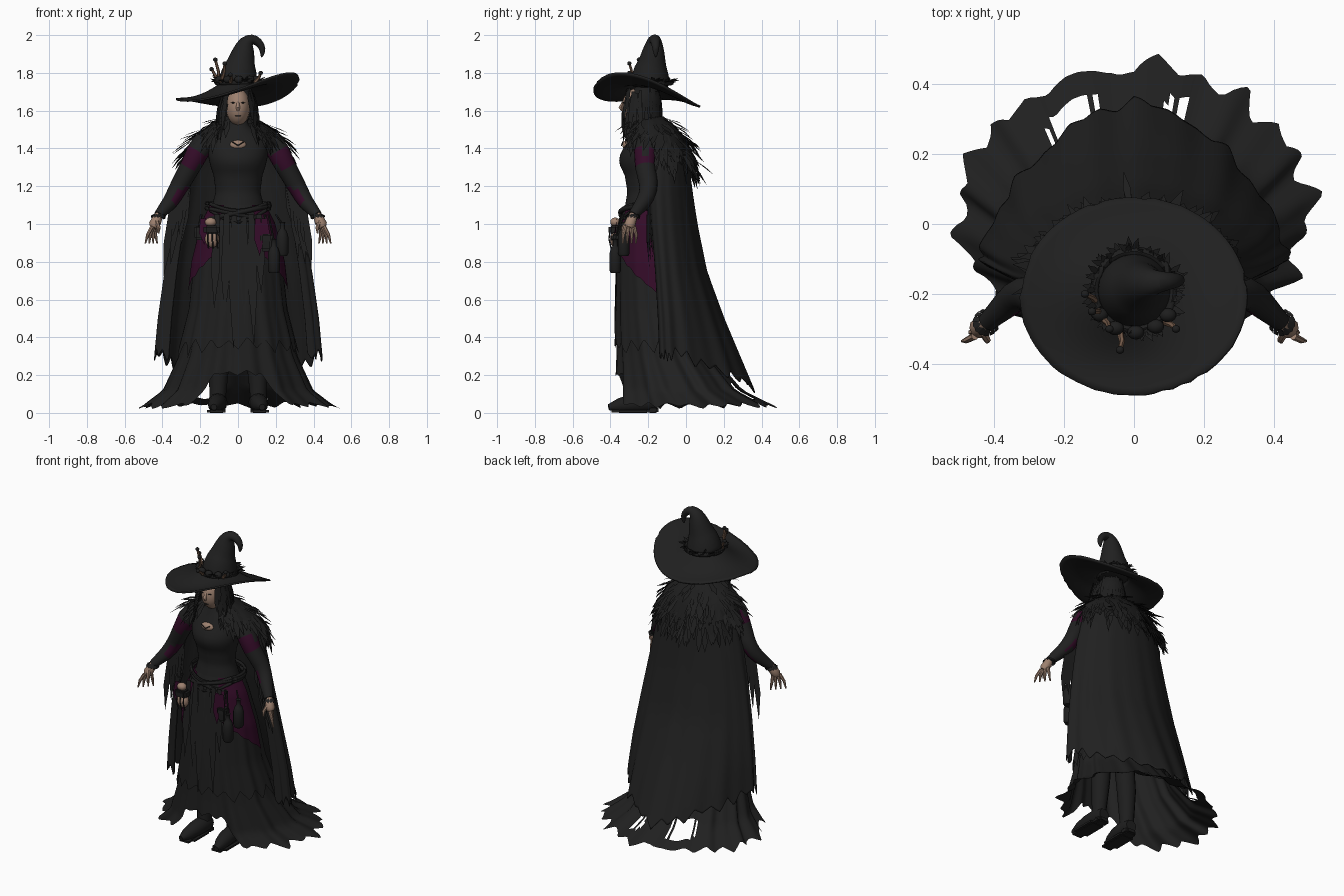
import bpy, bmesh, math, random
from mathutils import Vector, Matrix

random.seed(7)
if "Cube" in bpy.data.objects:
    bpy.data.objects.remove(bpy.data.objects["Cube"])


def material(name, r, g, b):
    m = bpy.data.materials.new(name)
    m.use_nodes = True
    m.diffuse_color = (r, g, b, 1)
    node = next(n for n in m.node_tree.nodes if n.type == 'BSDF_PRINCIPLED')
    node.inputs["Base Color"].default_value = (r, g, b, 1)
    return m


CLOTH = material("charcoal cloth", .0145, .0145, .0145)
DARK = material("black hair and leather", .0125, .0125, .0125)
PLUM = material("plum cloth", .034, .0035, .021)
SKIN = material("skin", .34, .22, .16)
WOOD = material("wood and bone", .17, .1, .065)


def finish(name, bm, mats, rule=None, angle=45, solid=0, subdiv=0):
    me = bpy.data.meshes.new(name)
    bm.to_mesh(me)
    bm.free()
    for m in mats:
        me.materials.append(m)
    me.shade_smooth()
    me.set_sharp_from_angle(angle=math.radians(angle))
    if rule:
        for p in me.polygons:
            p.material_index = int(rule(p.center))
    ob = bpy.data.objects.new(name, me)
    bpy.context.collection.objects.link(ob)
    if subdiv:
        ob.modifiers.new("Smooth", 'SUBSURF').levels = subdiv
    if solid:
        ob.modifiers.new("Thickness", 'SOLIDIFY').thickness = solid
    return ob


def grid(bm, rows, wrap=False, skip=None):
    vs = [[bm.verts.new(p) for p in r] for r in rows]
    n = len(rows[0])
    for i in range(len(rows) - 1):
        for j in range(n if wrap else n - 1):
            k = (j + 1) % n
            if not (skip and skip(j, rows[i][j])):
                bm.faces.new((vs[i][j], vs[i][k], vs[i + 1][k], vs[i + 1][j]))
    return vs


def tube(name, path, radii, mats, sides=12, rule=None, subdiv=0):
    bm = bmesh.new()
    pts = [Vector(p) for p in path]
    rows = []
    for i, p in enumerate(pts):
        t = (pts[min(i + 1, len(pts) - 1)] - pts[max(i - 1, 0)]).normalized()
        u = t.cross(Vector((0, 1, 0) if abs(t.y) < .9 else (0, 0, 1))).normalized()
        w = t.cross(u)
        r = radii[i] if isinstance(radii, (list, tuple)) else radii
        rows.append([p + r * (u * math.cos(a) + w * math.sin(a))
                     for a in (math.tau * k / sides for k in range(sides))])
    vs = grid(bm, rows, True)
    bm.faces.new(vs[0])
    bm.faces.new(vs[-1])
    bmesh.ops.recalc_face_normals(bm, faces=bm.faces)
    return finish(name, bm, mats, rule, subdiv=subdiv)


def blob(name, loc, size, mat, box=False):
    bm = bmesh.new()
    if box:
        bmesh.ops.create_cube(bm, size=2)
        bmesh.ops.bevel(bm, geom=bm.edges[:], offset=.35, segments=2, affect='EDGES')
    else:
        bmesh.ops.create_uvsphere(bm, u_segments=20, v_segments=12, radius=1)
    bmesh.ops.transform(bm, verts=bm.verts, matrix=Matrix.LocRotScale(Vector(loc), None, Vector(size)))
    return finish(name, bm, [mat])


def sample(table, z):
    # table rows: height, half width, front y, middle y, back y
    for a, b in zip(table, table[1:]):
        if z >= b[0]:
            f = min(1, (a[0] - z) / (a[0] - b[0]))
            return [p + (q - p) * f for p, q in zip(a[1:], b[1:])]
    return table[-1][1:]


def around(table, z, a, grow=1, point=0):
    # point on a draped body, angle zero at the back; point sharpens the back
    hw, yf, yc, yb = sample(table, z)
    c = math.cos(a)
    y = (yb - yc) * c ** (1 + point) if c > 0 else (yc - yf) * c
    return Vector((hw * grow * math.sin(a), yc + y * grow, z))


def tatter(teeth):
    v = [random.uniform(0, .45) + .55 * (i % 2) for i in range(teeth + 1)]

    def f(a):
        x = (a / math.tau + .5) * teeth
        i = min(int(x), teeth - 1)
        return v[i] + (v[i + 1] - v[i]) * (x - i)
    return f


def drape(name, table, a0, a1, hem, mat, fold=0, grow=1, n=160, m=22, skip=None, solid=0, point=0):
    rows, top = [], table[0][0]
    for i in range(m + 1):
        s = 1 - (1 - i / m) ** 1.5
        row = []
        for j in range(n + 1):
            a = a0 + (a1 - a0) * j / n
            z = top + (hem(a) - top) * s
            d = 1 - z / top
            wave = math.sin(a * 13) + .6 * math.sin(a * 22 + 1)
            row.append(around(table, z, a, grow + fold * d * wave, point * d))
        rows.append(row)
    bm = bmesh.new()
    grid(bm, rows, skip=skip)
    return finish(name, bm, [mat], angle=60, solid=solid)


def cards(name, items, mat):
    # pointed leaf-like pieces: base, direction, outward, length, width
    bm = bmesh.new()
    for base, d, out, length, w in items:
        d = d.normalized()
        s = d.cross(out).normalized() * w / 2
        mid = base + d * length * .55 + out * .008
        pts = (base - s * .6, base + s * .6, mid + s, base + d * length, mid - s)
        bm.faces.new([bm.verts.new(p) for p in pts])
    return finish(name, bm, [mat])


def ring_out(a):
    return Vector((math.sin(a), math.cos(a), 0))


# Long skirt with a trailing torn hem, and a tattered layer over it
SKIRT = [(1.1, .135, -.32, -.2, -.09), (1, .18, -.345, -.2, -.05), (.8, .225, -.36, -.18, 0),
         (.55, .25, -.365, -.15, .06), (.3, .31, -.365, -.1, .14), (.12, .39, -.37, -.02, .29),
         (.05, .48, -.38, .04, .43), (.02, .53, -.38, .06, .49)]
edge = tatter(46)
torn = [random.random() < .35 for _ in range(200)]


def skirt_hem(a):
    rise = min(1, max(0, (-math.cos(a) - .84) / .1))
    return .02 + .045 * edge(a) + .17 * rise


def tear(j, p):
    return torn[j] and p.y > .1 and .09 < p.z < .18 and (-.28 < p.x < -.08 or .08 < p.x < .14)


drape("skirt", SKIRT, -math.pi, math.pi, skirt_hem, CLOTH, .033, n=190, m=30, skip=tear)
edge_over = tatter(38)
drape("overskirt", SKIRT, -math.pi, math.pi, lambda a: .28 + .14 * edge_over(a), CLOTH, .033, 1.035)

# Plum side panels on the hips
for s, side in ((1, "left"), (-1, "right")):
    drape(side + "_hip_panel", SKIRT, s * 1.5, s * 2.62,
          lambda a: .62 + .19 * (abs(a) - 1.5) + .02 * edge(a), PLUM, .02, 1.1, n=30)

# Cloak
CLOAK = [(1.5, .13, -.2, -.16, -.06), (1.4, .25, -.22, -.15, .01), (1.2, .305, -.23, -.15, .03),
         (1, .345, -.22, -.14, .06), (.75, .39, -.2, -.12, .11), (.5, .425, -.19, -.1, .2),
         (.1, .46, -.18, -.08, .365)]
edge_cloak = tatter(60)
drape("cloak", CLOAK, -2.15, 2.15, lambda a: .1 + .17 * min(1, abs(a) / 1.3) + .08 * edge_cloak(a),
      CLOTH, .018, n=200, solid=.006, point=.6)

# Torso with high neck
TORSO = [(1.56, .048, -.27, -.23, -.18), (1.51, .06, -.285, -.22, -.16), (1.47, .13, -.3, -.22, -.14),
         (1.42, .16, -.322, -.22, -.13), (1.36, .158, -.352, -.22, -.12), (1.32, .15, -.355, -.22, -.12),
         (1.26, .13, -.325, -.22, -.13), (1.17, .118, -.31, -.215, -.13), (1.05, .15, -.33, -.21, -.09)]
drape("bodice", TORSO, -math.pi, math.pi, lambda a: 1.05, CLOTH, n=40)
blob("chest_opening", (0, -.312, 1.418), (.045, .025, .026), SKIN)
tube("chest_lace", [(-.03, -.336, 1.434), (0, -.341, 1.416), (.03, -.336, 1.434)], .003, [DARK], 6)

# Feather collar, longer at the back
COLLAR = [(1.57, .08, -.27, -.21, -.12), (1.52, .16, -.29, -.18, -.06), (1.46, .23, -.3, -.16, -.01),
          (1.36, .28, -.29, -.15, .03)]
drape("collar_base", COLLAR, -2.55, 2.55, lambda a: 1.4 - .04 * math.cos(a), DARK, n=60, m=8)
feathers = []
for r in range(8):
    reach = 2.65 if r < 4 else 1.6
    for k in range(int(reach * 18)):
        a = random.uniform(-reach, reach)
        z = 1.56 - r * (.026 + .009 * max(0, math.cos(a)))
        out = ring_out(a + random.uniform(-.4, .4))
        d = out * random.uniform(.4, 1) * (1.1 - r * .1) + Vector((0, 0, -random.uniform(.25, 1.2)))
        feathers.append((around(COLLAR, z, a), d, out, random.uniform(.08, .155), random.uniform(.02, .036)))
cards("collar_feathers", feathers, DARK)

# Head, face and hair
blob("head", (0, -.255, 1.62), (.064, .085, .1), SKIN)
tube("nose", [(0, -.333, 1.645), (0, -.345, 1.615), (0, -.338, 1.6)], [.006, .012, .006], [SKIN], 8)
blob("mouth", (0, -.328, 1.572), (.016, .005, .003), DARK)
for s in (1, -1):
    blob("eye", (s * .026, -.331, 1.642), (.013, .005, .003), DARK)
blob("hair_cap", (0, -.215, 1.635), (.085, .085, .115), DARK)
strands = []
for k in range(140):
    a = random.uniform(-2.42, 2.42)
    out = ring_out(a)
    base = Vector((.08 * out.x, -.24 + .098 * out.y, random.uniform(1.59, 1.72)))
    d = Vector((out.x * .22, out.y * .12 - .03, -1))
    strands.append((base, d, out, random.uniform(.13, .24), random.uniform(.02, .03)))
cards("hair_strands", strands, DARK)

# Hat: wavy tilted brim, bent crown, band and trimmings
rows = []
nicks = [random.choice((0, 0, 0, -.02, .008)) for _ in range(72)]
for i in range(11):
    u = i / 10
    row = []
    for j, nick in enumerate(nicks):
        a = math.tau * j / len(nicks)
        c, s = math.cos(a), math.sin(a)
        rim = 1.686 + .055 * c - .045 * s + .025 * math.cos(2 * a) - .03 * math.sin(2 * a)
        k = .09 + u * (1 + nick * (i == 10)) * .235
        row.append((k * c, -.208 + (k - u * .043) * s, 1.735 + (rim - 1.735) * u - .022 * math.sin(u * math.pi)))
    rows.append(row)
bm = bmesh.new()
grid(bm, rows, True)
finish("hat_brim", bm, [CLOTH], solid=.01, angle=60)
tube("hat_crown",
     [(0, -.19, 1.715), (0, -.19, 1.77), (.012, -.185, 1.83), (.015, -.18, 1.85), (.03, -.172, 1.915),
      (.045, -.168, 1.965), (.075, -.165, 1.982), (.11, -.162, 1.965), (.135, -.16, 1.925), (.125, -.16, 1.88)],
     [.118, .103, .088, .075, .06, .042, .03, .024, .018, .006], [CLOTH], 20, subdiv=1)
band = [(.112 * math.sin(a), -.19 + .112 * math.cos(a), 1.748) for a in (math.tau * k / 28 for k in range(29))]
tube("hat_band", band, .014, [DARK], 8)
trim = []
for k in range(90):
    a = random.uniform(0, math.tau)
    out = ring_out(a)
    d = out + Vector((random.uniform(-.8, .8), random.uniform(-.8, .8), random.uniform(.1, 1)))
    trim.append((Vector((0, -.19, 1.745)) + out * .105, d, Vector((0, 0, 1)), random.uniform(.03, .06), .018))
cards("hat_leaves", trim, DARK)
for x, y, dx, dy, h in ((-.1, -.25, -.02, 0, .12), (-.09, -.27, .02, -.03, .1), (-.11, -.22, -.03, .02, .07),
                        (-.04, -.31, 0, -.05, .04), (.09, -.28, .03, -.02, .05)):
    base = Vector((x, y, 1.75))
    tip = base + Vector((dx, dy, h))
    tube("hat_twig", [base, (base + tip) / 2 + Vector((.006, 0, 0)), tip], [.01, .008, .007], [WOOD], 6)
    blob("twig_bud", tip, (.012, .011, .011), DARK)
for a in (2.2, 2.6, 3.1, 3.6, 4.1):
    blob("hat_flower", Vector((0, -.19, 1.765)) + ring_out(a) * .12, (.024, .02, .02), DARK)

# Arms, cuffs, hands, legs and boots, mirrored
for s, side in ((1, "left"), (-1, "right")):
    def flip(*pts):
        return [Vector((s * p[0], p[1], p[2])) for p in pts]
    tube(side + "_arm", flip((.17, -.2, 1.44), (.215, -.215, 1.38), (.237, -.215, 1.335), (.255, -.215, 1.3),
                             (.3, -.2, 1.22), (.32, -.2, 1.185), (.342, -.21, 1.145), (.365, -.23, 1.11),
                             (.42, -.28, 1.045)),
         [.06, .06, .057, .054, .05, .047, .044, .04, .027], [CLOTH, PLUM], sides=20,
         rule=lambda c: 1.3 < c.z < 1.385 or (1.11 < c.z < 1.19 and abs(c.x) < .342 + (1.15 - c.z) * .75))
    wrist, palm = flip((.415, -.276, 1.055), (.443, -.298, .995))
    lace = []
    for k in range(14):
        out = ring_out(k * math.tau / 14)
        lace.append((wrist + out * .022, out * .5 + (palm - wrist) * 14, out, .035, .018))
    cards(side + "_cuff_lace", lace, CLOTH)
    tube(side + "_palm", [wrist, (wrist + palm) / 2, palm, palm + (palm - wrist) * .25],
         [.02, .027, .03, .018], [SKIN], 10)
    for k in range(4):
        start = palm + Vector((s * (.012 - .006 * k), (k - 1.5) * .015, -.008))
        mid = start + Vector((s * (.024 - .008 * k), (k - 1.5) * .008, -.045))
        tube(side + "_finger", [start, mid, mid + Vector((s * (.012 - .007 * k), -.002, -.045))],
             [.011, .009, .004], [SKIN], 7)
    tube(side + "_thumb", [palm + Vector((-s * .012, -.012, .02)), palm + Vector((-s * .024, -.034, -.015)),
                           palm + Vector((-s * .022, -.04, -.045))], [.012, .01, .004], [SKIN], 7)
    # Ragged strips hanging from the sleeve
    rags = [(Vector((s * (.26 + k * .018), -.19 - .004 * k, 1.22 - k * .025)), Vector((s * .12, .05, -1)),
             Vector((0, -1, 0)), random.uniform(.2, .4), .04) for k in range(6)]
    cards(side + "_sleeve_rags", rags, CLOTH)
    tube(side + "_leg", flip((.08, -.2, .8), (.09, -.2, .5), (.1, -.19, .3), (.107, -.195, .1), (.107, -.2, .03)),
         [.075, .062, .058, .044, .045], [DARK])
    tube(side + "_boot", flip((.105, -.15, .05), (.107, -.2, .055), (.112, -.28, .05), (.12, -.35, .04),
                              (.128, -.41, .03)), [.036, .052, .049, .039, .016], [DARK])
    blob(side + "_sole", (s * .115, -.28, .009), (.05, .115, .009), DARK, True)
    blob(side + "_heel", (s * .105, -.175, .015), (.038, .03, .015), DARK, True)

# Belts with a pointed front, and hanging front strips
for tilt, z, dip, r in ((.22, 1.06, 0, .013), (-.2, 1.05, 0, .011), (0, 1.11, .04, .01), (0, 1.08, .07, .009)):
    loop = [(.168 * math.sin(a), -.205 + .143 * math.cos(a),
             z + tilt * .168 * math.sin(a) - dip * max(0, -math.cos(a)) ** 3)
            for a in (math.tau * k / 30 for k in range(31))]
    tube("belt", loop, r, [DARK], 8)
strips = [(Vector((x, -.352, 1.05)), Vector((x * .3, -.04, -1)), Vector((0, -1, 0)), length, .05)
          for x, length in ((-.06, .55), (-.02, .72), (.03, .6), (.07, .7), (.11, .42), (-.11, .5))]
cards("front_strips", strips, CLOTH)
ribbons = [(Vector((x, -.366, 1.03)), Vector((.05, -.08, -1)), Vector((0, -1, 0)), length, .05)
           for x, length in ((.105, .2), (.14, .16), (-.185, .14))]
cards("plum_ribbons", ribbons, PLUM)

# Pouches, bottles and charms on the belt
for x, y, z, w, h in ((.15, -.362, .9, .03, .045), (-.205, -.325, .95, .025, .035)):
    blob("pouch", (x, y, z), (w, .028, h), DARK, True)
    blob("pouch_flap", (x, y - .006, z + h * .6), (w * 1.08, .028, h * .45), CLOTH, True)
    tube("pouch_strap", [(x, y, z + h), (x * .95, y + .03, 1.05)], .007, [DARK], 6)
for x, y, z in ((.19, -.375, .74), (.235, -.33, .83)):
    tube("bottle", [(x, y, z + h) for h in (0, .015, .1, .13, .145, .175, .18)],
         [.024, .032, .032, .024, .013, .013, .017], [DARK], 14)
    tube("bottle_cord", [(x, y, z + .17), (x * .85, y + .03, 1.05)], .005, [DARK], 6)
blob("bone_charm", (-.145, -.375, 1.01), (.03, .026, .024), SKIN)
blob("charm_wrap", (-.14, -.375, .97), (.042, .034, .022), DARK, True)
blob("charm_body", (-.137, -.375, .92), (.038, .028, .045), SKIN)
for k in range(3):
    x = -.16 + .024 * k
    tube("charm_strap", [(x, -.402, .965), (x, -.408, .92), (x + .004, -.396, .87)], .004, [DARK], 6)
